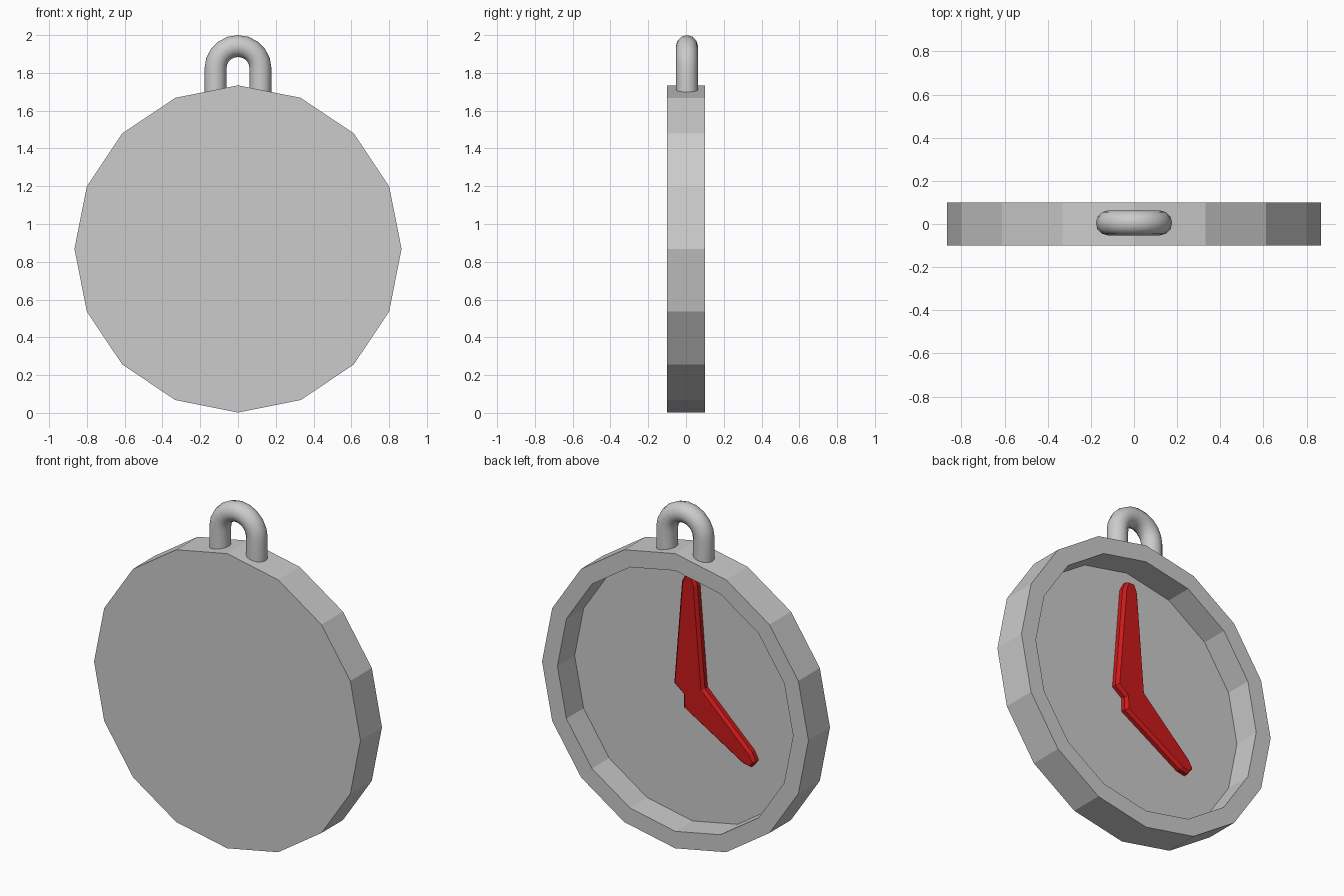
import bpy, bmesh
from math import sin, cos, pi, radians

if "Cube" in bpy.data.objects:
    bpy.data.objects.remove(bpy.data.objects["Cube"])

CZ = 0.868  # height of the dial centre


def loft(name, rings):
    """Bridge consecutive rings of points and cap both ends."""
    bm = bmesh.new()
    loops = [[bm.verts.new(p) for p in ring] for ring in rings]
    n = len(loops[0])
    for a, b in zip(loops, loops[1:]):
        for i in range(n):
            j = (i + 1) % n
            bm.faces.new((a[i], a[j], b[j], b[i]))
    bm.faces.new(loops[0])
    bm.faces.new(loops[-1])
    bmesh.ops.recalc_face_normals(bm, faces=bm.faces)
    mesh = bpy.data.meshes.new(name)
    bm.to_mesh(mesh)
    bm.free()
    obj = bpy.data.objects.new(name, mesh)
    bpy.context.collection.objects.link(obj)
    return obj


def disc_ring(r, y, sides=16):
    return [(r * cos(2 * pi * i / sides), y, CZ + r * sin(2 * pi * i / sides))
            for i in range(sides)]


# Case: 16-sided disc with a deep recess in the back (+y) side
loft("case", [disc_ring(0.866, -0.10), disc_ring(0.866, 0.10),
              disc_ring(0.766, 0.10), disc_ring(0.766, -0.06)])

# Hands: tapered plates with chamfered edges lying on the recess floor
red = bpy.data.materials.new("red")
red.diffuse_color = (0.6, 0.01, 0.01, 1)
red.use_nodes = True
red.node_tree.nodes["Principled BSDF"].inputs["Base Color"].default_value = red.diffuse_color


def hand(name, length, direction):
    def ring(y, inset):
        side = [(-0.03 + inset, 0.02), (0.03 + inset * 0.6, 0.10 - inset),
                (length - 0.05, 0.05 - inset), (length - inset * 0.5, 0.025 - inset * 0.5)]
        outline = side + [(l, -w) for l, w in reversed(side)]
        dx, dz = direction
        return [(l * dx - w * dz, y, CZ + l * dz + w * dx) for l, w in outline]
    obj = loft(name, [ring(-0.065, 0), ring(-0.035, 0), ring(-0.018, 0.016)])
    obj.data.materials.append(red)


hand("minute_hand", 0.69, (0, 1))
hand("hour_hand", 0.52, (-cos(radians(37)), -sin(radians(37))))

# Hanging loop: round tube bent into an arch
path = [(0.119, 1.70)]
path += [(0.119 * cos(pi * i / 10), 1.823 + 0.119 * sin(pi * i / 10)) for i in range(11)]
path += [(-0.119, 1.70)]
curve = bpy.data.curves.new("hanging_loop", 'CURVE')
curve.dimensions = '3D'
curve.bevel_depth = 0.058
curve.bevel_resolution = 4
curve.use_fill_caps = True
spline = curve.splines.new('POLY')
spline.points.add(len(path) - 1)
for p, (x, z) in zip(spline.points, path):
    p.co = (x, 0.005, z, 1)
loop = bpy.data.objects.new("hanging_loop", curve)
bpy.context.collection.objects.link(loop)
bpy.ops.object.select_all(action='DESELECT')
loop.select_set(True)
bpy.context.view_layer.objects.active = loop
bpy.ops.object.convert(target='MESH')
bpy.ops.object.shade_smooth_by_angle(angle=radians(40))
